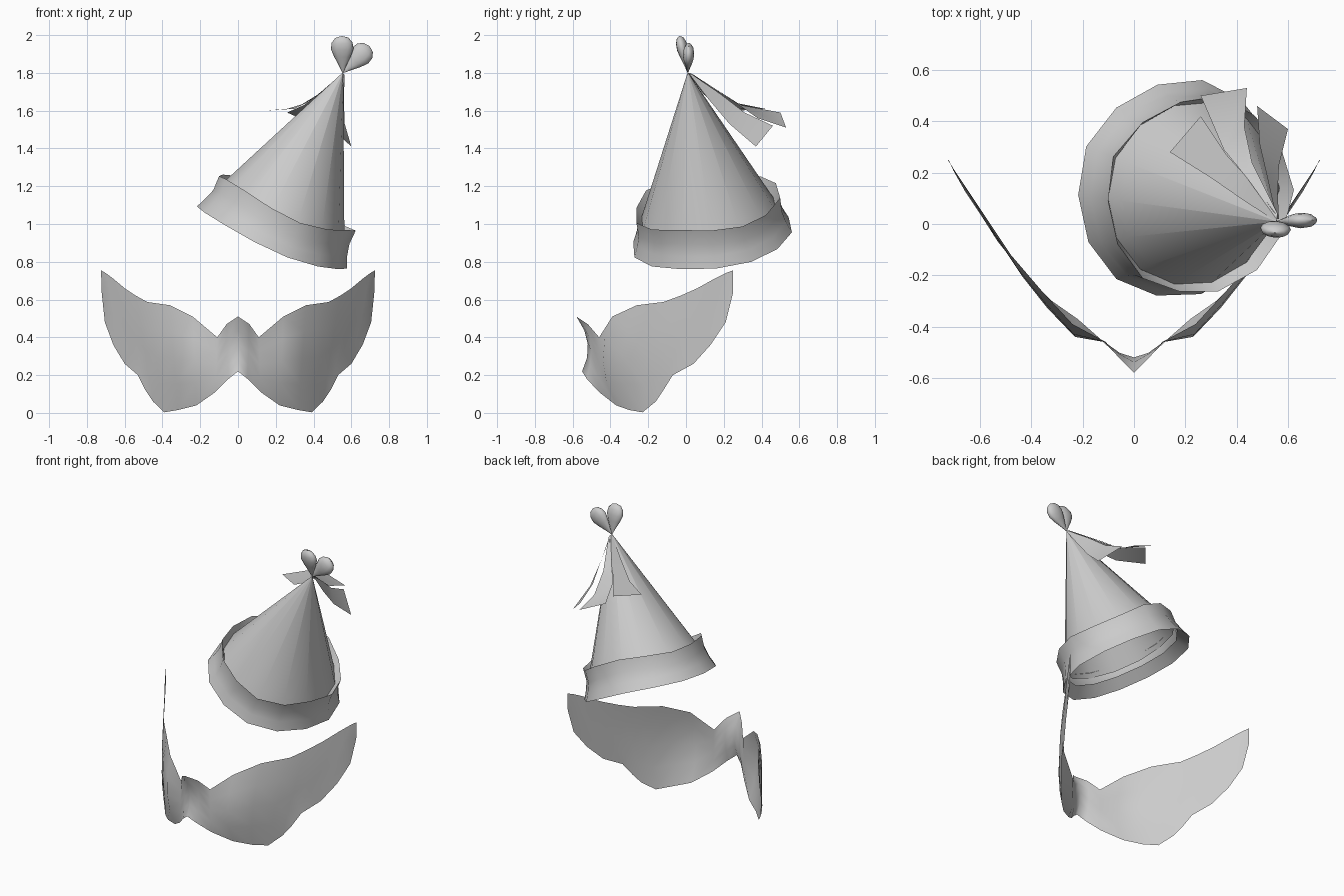
import bpy, math
from mathutils import Vector, Matrix

if "Cube" in bpy.data.objects:
    bpy.data.objects.remove(bpy.data.objects["Cube"])

grey = bpy.data.materials.new("soft_grey")
grey.diffuse_color = (0.6, 0.6, 0.6, 1)
grey.use_nodes = True
grey.node_tree.nodes["Principled BSDF"].inputs["Base Color"].default_value = grey.diffuse_color


def make(name, verts, faces, angle=50):
    me = bpy.data.meshes.new(name)
    me.from_pydata([tuple(v) for v in verts], [], faces)
    me.materials.append(grey)
    ob = bpy.data.objects.new(name, me)
    bpy.context.collection.objects.link(ob)
    bpy.ops.object.select_all(action='DESELECT')
    ob.select_set(True)
    bpy.context.view_layer.objects.active = ob
    bpy.ops.object.shade_smooth_by_angle(angle=math.radians(angle))
    return ob


def frame(origin, axis, side):
    """Matrix whose local z runs along axis and local x lies near side."""
    w = Vector(axis).normalized()
    u = (Vector(side) - Vector(side).dot(w) * w).normalized()
    v = w.cross(u)
    return Matrix.Translation(origin) @ Matrix((u, v, w)).transposed().to_4x4()


def lathe(name, mat, profile, n, wave=None, squash=1, angle=50):
    """Rings of (radius, height) swept around local z."""
    verts, faces = [], []
    for k, (r, t) in enumerate(profile):
        for i in range(n):
            a = 2 * math.pi * i / n
            dr, dt = wave(k, a) if wave else (0, 0)
            verts.append(mat @ Vector(((r + dr) * math.cos(a),
                                       (r + dr) * math.sin(a) * squash, t + dt)))
    for k in range(len(profile) - 1):
        for i in range(n):
            j = (i + 1) % n
            faces.append((k * n + i, k * n + j, (k + 1) * n + j, (k + 1) * n + i))
    return make(name, verts, faces, angle)


# Tilted party hat
base, apex = Vector((0.176, 0.137, 0.93)), Vector((0.555, 0.01, 1.8))
hat = frame(base, apex - base, (1, 0, 0))
height = (apex - base).length
lathe("hat_cone", hat, [(0.375, 0.11), (0.335, 0.2), (0.002, height)], 14)


# Fabric brim with a flared hem and a wavy upper lip
def ripple(k, a):
    s = (0.4, 0.5, 0.6, 1, 1, 0.3)[k]
    return 0.008 * s * math.sin(5 * a + 1), 0.018 * s * math.sin(3 * a + 2.6)


lathe("hat_brim", hat, [(0.375, 0.07), (0.43, 0.0), (0.405, 0.06),
                        (0.388, 0.12), (0.39, 0.2), (0.362, 0.14)], 14, ripple, angle=35)

# Heart shaped topper made of two flattened teardrops
drop = [(0.002, 0), (0.02, 0.04), (0.045, 0.09), (0.06, 0.13),
        (0.055, 0.165), (0.035, 0.19), (0.002, 0.2)]
for name, tip in (("heart_lobe_left", (0.55, -0.035, 2.0)),
                  ("heart_lobe_right", (0.695, 0.015, 1.94))):
    lathe(name, frame(apex, Vector(tip) - apex, (1, 0, -0.3)), drop, 12, squash=0.5, angle=80)


# Ribbon tails trailing behind the tip
def ribbon(name, left, right):
    n = len(left)
    make(name, left + right, [(i, i + 1, n + i + 1, n + i) for i in range(n - 1)], 40)


ribbon("ribbon_left",
       [(0.555, 0.01, 1.8), (0.43, 0.09, 1.69), (0.30, 0.18, 1.61), (0.14, 0.28, 1.60)],
       [(0.56, 0.03, 1.795), (0.46, 0.16, 1.71), (0.36, 0.27, 1.64), (0.26, 0.42, 1.61)])
ribbon("ribbon_middle",
       [(0.555, 0.02, 1.8), (0.44, 0.18, 1.70), (0.35, 0.29, 1.63), (0.26, 0.50, 1.59)],
       [(0.56, 0.04, 1.79), (0.46, 0.24, 1.66), (0.43, 0.38, 1.56), (0.44, 0.53, 1.51)])
ribbon("ribbon_right",
       [(0.555, 0.02, 1.8), (0.52, 0.18, 1.69), (0.49, 0.31, 1.59), (0.48, 0.46, 1.52)],
       [(0.565, 0.02, 1.79), (0.56, 0.12, 1.66), (0.565, 0.23, 1.53), (0.60, 0.37, 1.41)])

# Wing shaped collar: columns of (top point, bottom point, depth bulge), mirrored
columns = [
    ((0, -0.58, 0.51), (0, -0.55, 0.22), 0.045),
    ((0.06, -0.52, 0.47), (0.05, -0.525, 0.18), 0.02),
    ((0.11, -0.46, 0.40), (0.12, -0.46, 0.11), 0.0),
    ((0.24, -0.39, 0.51), (0.22, -0.37, 0.04), -0.06),
    ((0.36, -0.26, 0.57), (0.32, -0.30, 0.015), -0.045),
    ((0.48, -0.12, 0.587), (0.39, -0.23, 0.003), -0.03),
    ((0.54, -0.03, 0.62), (0.45, -0.16, 0.06), -0.02),
    ((0.60, 0.06, 0.66), (0.49, -0.12, 0.12), -0.01),
    ((0.66, 0.15, 0.71), (0.53, -0.07, 0.20), 0.0),
    ((0.70, 0.21, 0.74), (0.60, 0.04, 0.26), 0.0),
    ((0.725, 0.25, 0.755), (0.66, 0.13, 0.36), 0.0),
    ((0.722, 0.25, 0.64), (0.705, 0.21, 0.48), 0.0),
]
rows = 5
verts, faces = [], []
for top, bottom, bulge in columns:
    for k in range(rows):
        v = k / (rows - 1)
        verts.append(Vector(top).lerp(Vector(bottom), v)
                     + Vector((0, 4 * v * (1 - v) * bulge, 0)))
for c in range(len(columns) - 1):
    for k in range(rows - 1):
        a = c * rows + k
        faces.append((a, a + 1, a + rows + 1, a + rows))
collar = make("wing_collar", verts, faces, 60)
mirror = collar.modifiers.new("mirror", 'MIRROR')
mirror.use_clip = True
